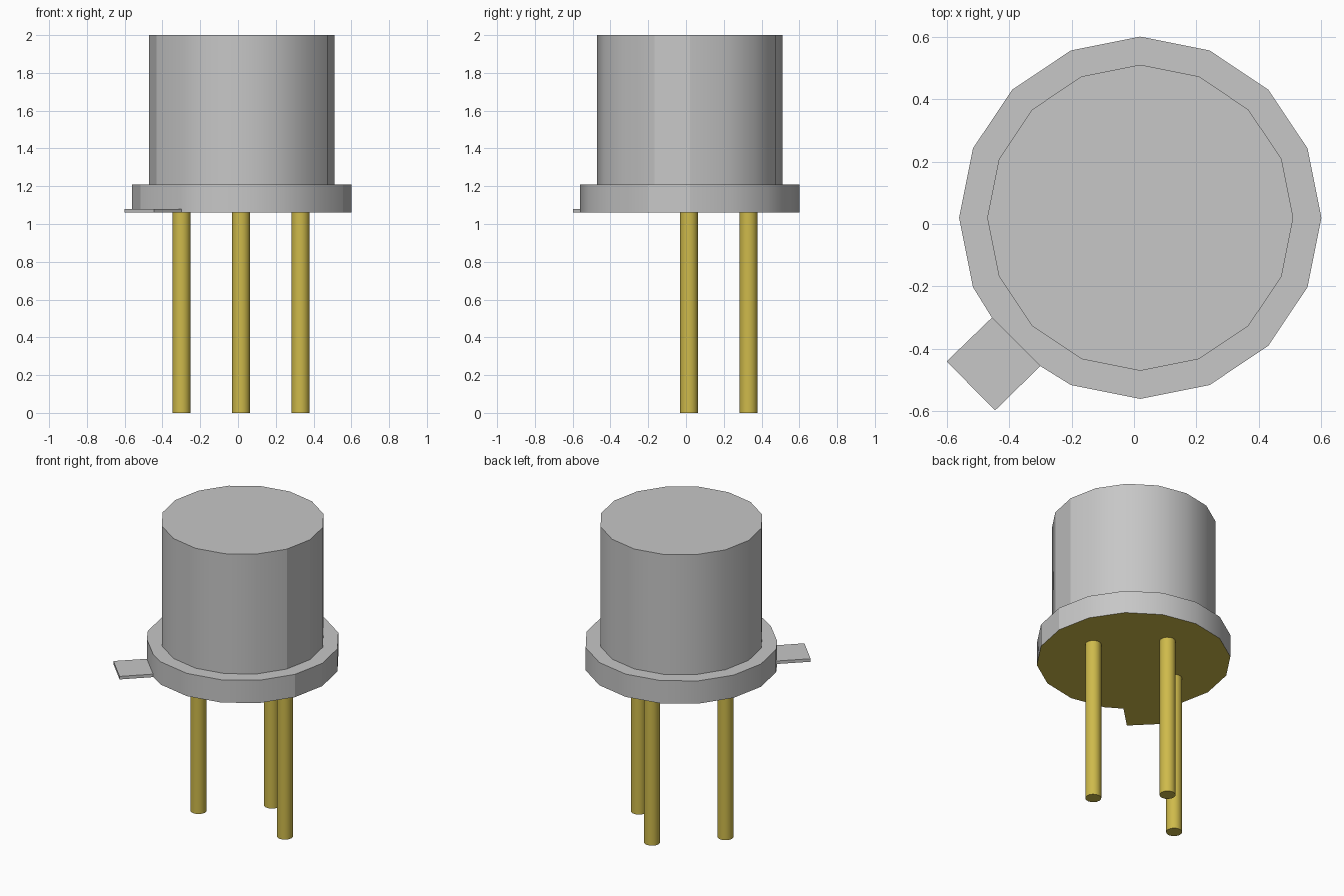
import bpy, bmesh, math

cube = bpy.data.objects.get("Cube")
if cube:
    bpy.data.objects.remove(cube, do_unlink=True)


def material(name, rgb):
    m = bpy.data.materials.new(name)
    m.use_nodes = True
    m.diffuse_color = (*rgb, 1)
    m.node_tree.nodes["Principled BSDF"].inputs["Base Color"].default_value = (*rgb, 1)
    return m


STEEL = material("steel grey", (0.57, 0.57, 0.57))
GOLD = material("gold", (0.62, 0.49, 0.07))


def ring(cx, cy, r, n=16):
    return [(cx + r * math.cos(2 * math.pi * i / n), cy + r * math.sin(2 * math.pi * i / n))
            for i in range(n)]


def prism(name, outline, z0, z1, mats, smooth=True):
    """Extrude a flat outline; a second material goes on the underside."""
    bm = bmesh.new()
    lo = [bm.verts.new((x, y, z0)) for x, y in outline]
    hi = [bm.verts.new((x, y, z1)) for x, y in outline]
    n = len(outline)
    bottom = bm.faces.new(lo[::-1])
    bm.faces.new(hi)
    for i in range(n):
        j = (i + 1) % n
        bm.faces.new((lo[i], lo[j], hi[j], hi[i]))
    bottom.material_index = len(mats) - 1
    mesh = bpy.data.meshes.new(name)
    bm.to_mesh(mesh)
    bm.free()
    for m in mats:
        mesh.materials.append(m)
    ob = bpy.data.objects.new(name, mesh)
    bpy.context.collection.objects.link(ob)
    if smooth:
        bpy.ops.object.select_all(action='DESELECT')
        ob.select_set(True)
        bpy.context.view_layer.objects.active = ob
        bpy.ops.object.shade_smooth_by_angle(angle=math.radians(35))
    return ob


def flatten_side_facets(ob):
    """Leave the facet just in front of each side flat shaded."""
    for p in ob.data.polygons:
        if abs(p.normal.x) > 0.95 and p.normal.y < 0:
            p.use_smooth = False


C = 0.02              # centre of the can in x and y
BASE, RIM, TOP = 1.06, 1.21, 2.0

# Can
can = prism("can", ring(C, C, 0.49), RIM, TOP, [STEEL])
flatten_side_facets(can)

# Flange, with the corner at the tab cut straight
notch = [(-0.455, -0.30), (-0.30, -0.455)]
outline = ring(C, C, 0.58)
outline[10:11] = notch
flange = prism("flange", outline, BASE, RIM, [STEEL, GOLD])
flatten_side_facets(flange)

# Locating tab
prism("tab", [notch[0], (-0.60, -0.44), (-0.445, -0.597), notch[1]],
      BASE, 1.08, [STEEL, GOLD], smooth=False)

# Pins
for name, dx, dy in (("right_pin", -1, 0), ("back_pin", 0, 1), ("left_pin", 1, 0)):
    prism(name, ring(0.016 + 0.315 * dx, 0.016 + 0.315 * dy, 0.048), 0, BASE, [GOLD])
